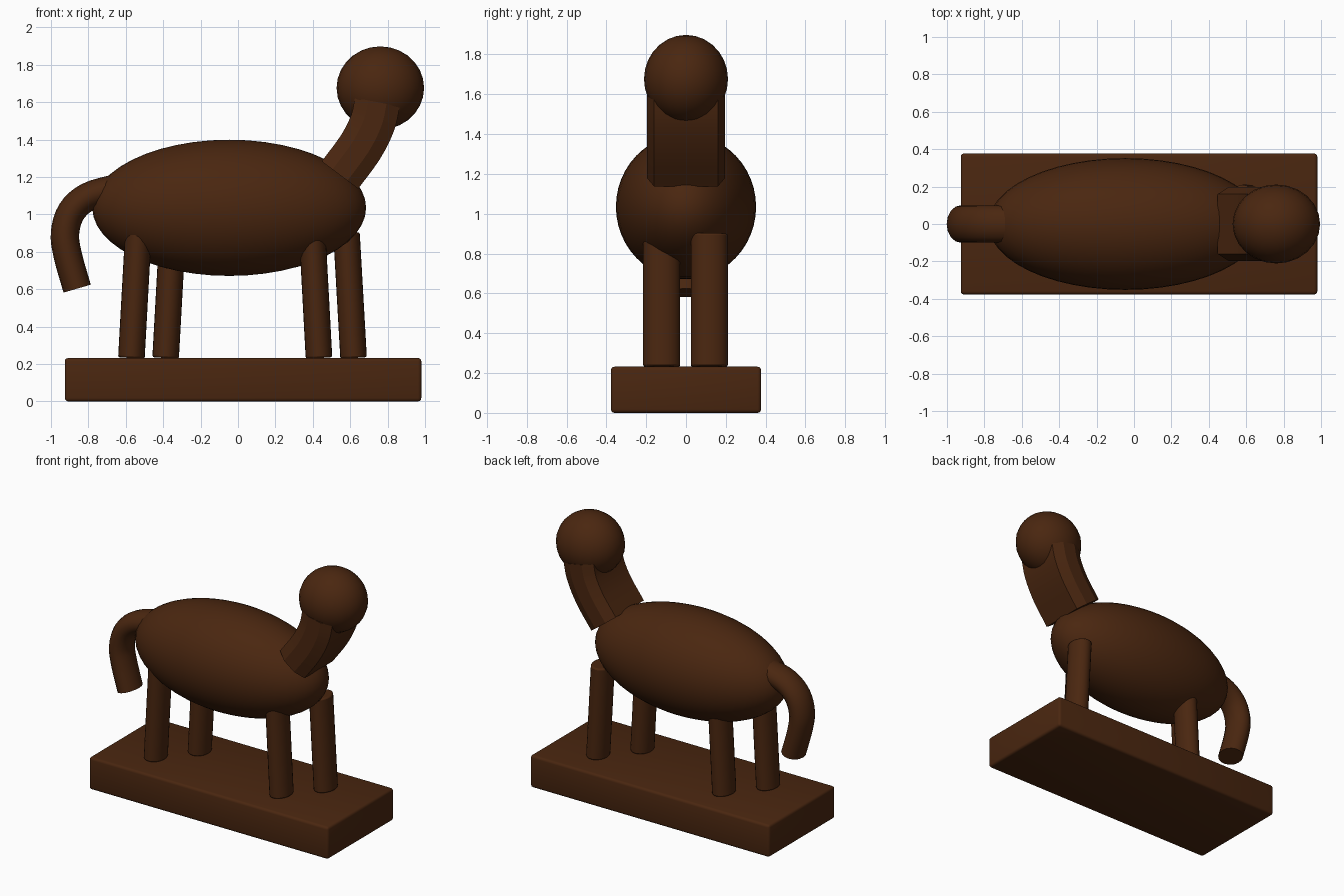
import bpy, bmesh, math
from mathutils import Vector

cube = bpy.data.objects.get("Cube")
if cube:
    bpy.data.objects.remove(cube, do_unlink=True)

wood = bpy.data.materials.new("dark brown wood")
wood.use_nodes = True
brown = (0.068, 0.0195, 0.005, 1)
wood.diffuse_color = brown
wood.node_tree.nodes["Principled BSDF"].inputs["Base Color"].default_value = brown


def finish(name, bm, angle=40):
    bmesh.ops.recalc_face_normals(bm, faces=bm.faces)
    mesh = bpy.data.meshes.new(name)
    bm.to_mesh(mesh)
    bm.free()
    mesh.materials.append(wood)
    ob = bpy.data.objects.new(name, mesh)
    bpy.context.collection.objects.link(ob)
    bpy.ops.object.select_all(action='DESELECT')
    ob.select_set(True)
    bpy.context.view_layer.objects.active = ob
    bpy.ops.object.shade_smooth_by_angle(angle=math.radians(angle))
    return ob


def ellipsoid(name, centre, radii, segments, rings):
    bm = bmesh.new()
    bmesh.ops.create_uvsphere(bm, u_segments=segments, v_segments=rings, radius=1)
    bmesh.ops.scale(bm, vec=radii, verts=bm.verts)
    bmesh.ops.translate(bm, vec=centre, verts=bm.verts)
    return finish(name, bm)


def sweep(name, path, section, y=0, angle=40, steps=4):
    """Sweep a section (thickness, width) along a smooth path of (x, z) points."""
    p = [Vector(q) for q in path]
    p = [2 * p[0] - p[1]] + p + [2 * p[-1] - p[-2]]
    pts = []
    for a, b, c, d in zip(p, p[1:], p[2:], p[3:]):
        for i in range(steps):
            t = i / steps
            pts.append(0.5 * (2 * b + (c - a) * t + (2 * a - 5 * b + 4 * c - d) * t ** 2
                              + (3 * b - a - 3 * c + d) * t ** 3))
    pts.append(p[-2])
    bm = bmesh.new()
    rings = []
    for i, q in enumerate(pts):
        tan = (pts[min(i + 1, len(pts) - 1)] - pts[max(i - 1, 0)]).normalized()
        rings.append([bm.verts.new((q.x - tan.y * u, y + v, q.y + tan.x * u))
                      for u, v in section])
    n = len(section)
    for r, s in zip(rings, rings[1:]):
        for j in range(n):
            bm.faces.new((r[j], r[(j + 1) % n], s[(j + 1) % n], s[j]))
    bm.faces.new(rings[0])
    bm.faces.new(rings[-1])
    return finish(name, bm, angle)


def ellipse(a, b, n):
    return [(a * math.cos(2 * math.pi * i / n), b * math.sin(2 * math.pi * i / n))
            for i in range(n)]


# Plinth with softened edges
bm = bmesh.new()
bmesh.ops.create_cube(bm, size=1)
bmesh.ops.scale(bm, vec=(1.906, 0.754, 0.232), verts=bm.verts)
bmesh.ops.translate(bm, vec=(0.027, 0, 0.116), verts=bm.verts)
bmesh.ops.bevel(bm, geom=bm.edges[:], offset=0.018, segments=3, profile=0.5, affect='EDGES')
finish("base", bm)

# Body and head
ellipsoid("body", (-0.047, 0, 1.035), (0.732, 0.352, 0.364), 48, 24)
ellipsoid("head", (0.761, 0, 1.676), (0.234, 0.211, 0.222), 24, 14)

# Leaning oval legs: foot x, top x, top z, y
for name, foot, top, height, y in (
        ("rear_right_leg", -0.57, -0.533, 0.9, -0.122),
        ("rear_left_leg", -0.387, -0.35, 0.9, 0.117),
        ("front_right_leg", 0.433, 0.397, 0.9, -0.122),
        ("front_left_leg", 0.618, 0.58, 0.9, 0.117)):
    leg = sweep(name, [(foot, 0.232), (top, height)], ellipse(0.071, 0.093, 24), y, steps=1)
    soft = leg.modifiers.new("soft ends", 'BEVEL')
    soft.width = 0.01
    soft.segments = 2
    soft.angle_limit = math.radians(60)

# Neck: wide chamfered bar bending up into the head
octagon = [(0.05, 0.197), (0.122, 0.16), (0.122, -0.16), (0.05, -0.197),
           (-0.05, -0.197), (-0.122, -0.16), (-0.122, 0.16), (-0.05, 0.197)]
sweep("neck", [(0.545, 1.21), (0.655, 1.36), (0.72, 1.49), (0.745, 1.6)], octagon, angle=25)

# Tail: oval rod curling down
sweep("tail", [(-0.65, 1.14), (-0.8, 1.095), (-0.89, 1.015), (-0.925, 0.9),
               (-0.91, 0.78), (-0.86, 0.603)], ellipse(0.076, 0.1, 16))
